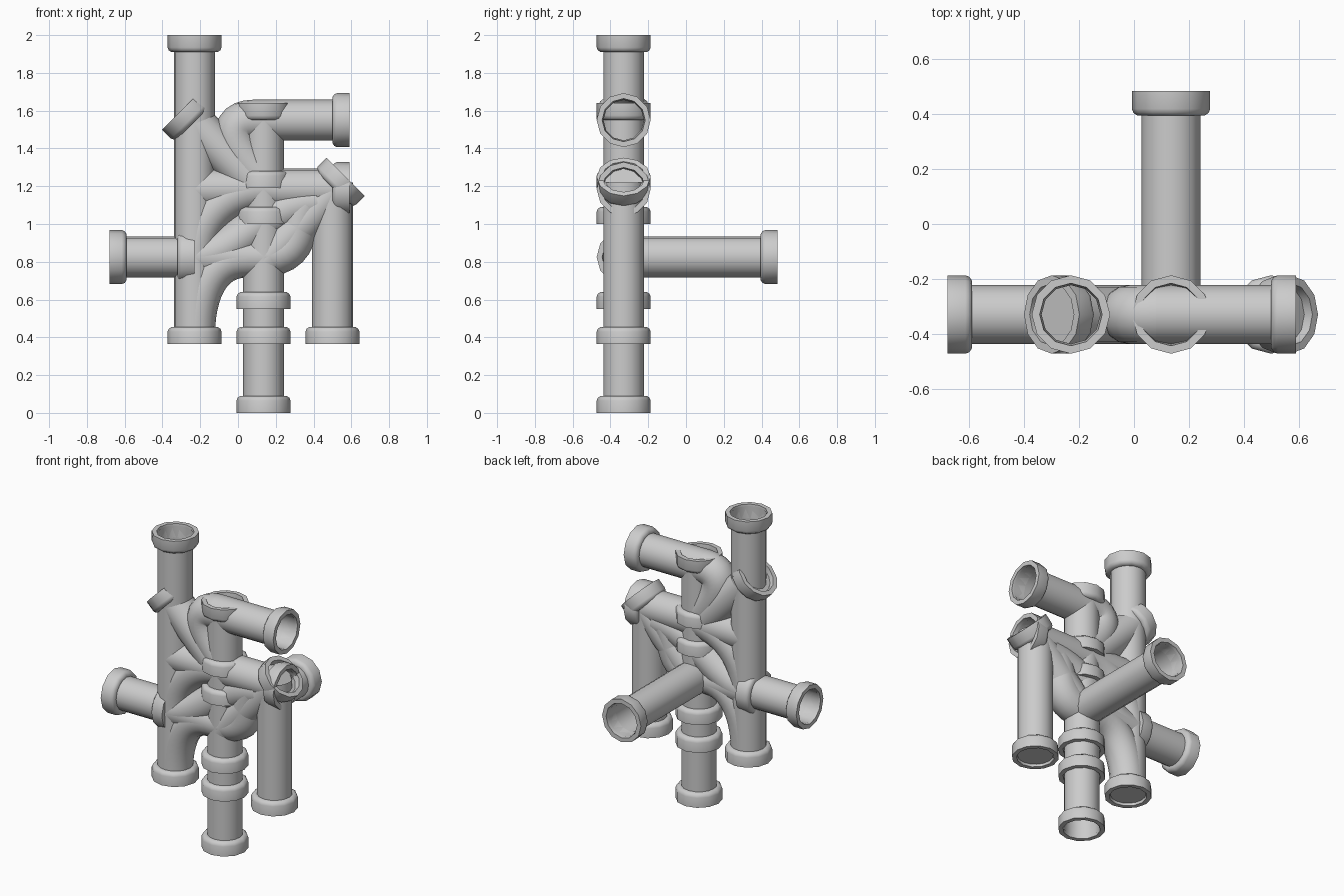
import bpy, bmesh, math
from mathutils import Vector

if "Cube" in bpy.data.objects:
    bpy.data.objects.remove(bpy.data.objects["Cube"])

PLANE_Y = -0.33     # most pipes lie in this plane
PIPE_R, RING_R, BORE_R = 0.108, 0.143, 0.114
RING_LEN = 0.09

grey = bpy.data.materials.new("pipe_grey")
grey.use_nodes = True
colour = (0.6, 0.6, 0.6, 1)
grey.diffuse_color = colour
grey.node_tree.nodes["Principled BSDF"].inputs["Base Color"].default_value = colour


def flat(x, z):
    return Vector((x, PLANE_Y, z))


def loft(name, sections, sides, closed=False, cap_start=False, cap_end=False):
    """Skin circles given as (centre, axis, radius)."""
    bm = bmesh.new()
    loops = []
    for centre, axis, radius in sections:
        axis = axis.normalized()
        ref = Vector((1, 0, 0)) if abs(axis.y) > 0.9 else Vector((0, 1, 0))
        side = axis.cross(ref).normalized()
        loops.append([bm.verts.new(centre + radius * (ref * math.cos(a) + side * math.sin(a)))
                      for a in (2 * math.pi * i / sides for i in range(sides))])
    pairs = list(zip(loops, loops[1:]))
    if closed:
        pairs.append((loops[-1], loops[0]))
    for low, high in pairs:
        for i in range(sides):
            j = (i + 1) % sides
            bm.faces.new((low[i], low[j], high[j], high[i]))
    if cap_start:
        bm.faces.new(loops[0])
    if cap_end:
        bm.faces.new(loops[-1])
    bmesh.ops.recalc_face_normals(bm, faces=bm.faces)
    mesh = bpy.data.meshes.new(name)
    bm.to_mesh(mesh)
    bm.free()
    mesh.materials.append(grey)
    obj = bpy.data.objects.new(name, mesh)
    bpy.context.collection.objects.link(obj)
    bpy.ops.object.select_all(action='DESELECT')
    obj.select_set(True)
    bpy.context.view_layer.objects.active = obj
    bpy.ops.object.shade_smooth_by_angle(angle=math.radians(40))


def pipe(name, start, end, **caps):
    axis = end - start
    loft(name, [(start, axis, PIPE_R), (end, axis, PIPE_R)], 16, **caps)


def bend(name, a, b, c, d, steps=12):
    """Pipe swept along a cubic curve in the main plane."""
    a, b, c, d = (flat(*p) for p in (a, b, c, d))
    sections = []
    for i in range(steps + 1):
        t = i / steps
        u = 1 - t
        pos = a * u**3 + b * 3 * u * u * t + c * 3 * u * t * t + d * t**3
        tangent = (b - a) * u * u + (c - b) * 2 * u * t + (d - c) * t * t
        sections.append((pos, tangent, PIPE_R))
    loft(name, sections, 16)


def ring(name, outer_end, axis):
    """Collar whose flat mouth sits at outer_end, rounded toward the pipe."""
    axis = axis.normalized()
    profile = [(0, RING_R), (-0.065, RING_R), (-0.08, 0.137),
               (-RING_LEN, 0.122), (-RING_LEN, BORE_R - 0.007), (0, BORE_R)]
    loft(name, [(outer_end + axis * s, axis, r) for s, r in profile], 12, closed=True)


UP, DOWN = Vector((0, 0, 1)), Vector((0, 0, -1))
RIGHT, LEFT, BACK = Vector((1, 0, 0)), Vector((-1, 0, 0)), Vector((0, 1, 0))

# Straight pipes
pipe("tall_pipe", flat(-0.23, 0.38), flat(-0.23, 1.99), cap_start=True)
pipe("centre_pipe", flat(0.135, 0.01), flat(0.135, 1.62))
pipe("short_leg_pipe", flat(0.5, 0.38), flat(0.5, 1.22), cap_start=True)
pipe("side_branch_pipe", flat(-0.67, 0.825), flat(0.135, 0.825))
pipe("middle_cross_pipe", flat(-0.23, 1.185), flat(0.57, 1.185))
pipe("upper_branch_pipe", flat(0.08, 1.55), flat(0.58, 1.55))
pipe("rear_pipe", flat(0.135, 0.825), Vector((0.135, 0.47, 0.825)))

# Diagonal pipes
pipe("upper_diagonal_pipe", flat(-0.28, 1.58), flat(0.1, 1.2), cap_start=True)
pipe("lower_diagonal_pipe", flat(0.135, 0.8), flat(0.55, 1.215), cap_end=True)

# Curved pipes
bend("upper_elbow", (0.08, 1.55), (-0.05, 1.55), (-0.05, 1.43), (0.1, 1.27))
bend("arch_bend", (-0.23, 0.82), (-0.23, 1.03), (-0.06, 1.185), (0.135, 1.185))
bend("foot_bend", (-0.23, 0.4), (-0.23, 0.64), (-0.15, 0.825), (0.05, 0.825))
bend("right_bend", (0.1, 0.825), (0.36, 0.825), (0.28, 1.0), (0.36, 1.1))
bend("inner_bend", (-0.23, 0.825), (0.0, 0.84), (0.1, 1.08), (0.42, 1.12))

# Collars at the open ends
ring("tall_top_ring", flat(-0.23, 2.0), UP)
ring("tall_bottom_ring", flat(-0.23, 0.365), DOWN)
ring("short_leg_ring", flat(0.5, 0.365), DOWN)
ring("side_branch_ring", flat(-0.68, 0.825), LEFT)
ring("upper_branch_ring", flat(0.59, 1.55), RIGHT)
ring("middle_cross_ring", flat(0.59, 1.185), RIGHT)
ring("rear_ring", Vector((0.135, 0.485, 0.825)), BACK)
ring("side_inner_ring", flat(-0.23, 0.825), RIGHT)

# Collars stacked on the centre pipe
for i, z in enumerate((0.0, 0.365, 0.55, 1.0, 1.19)):
    ring(f"centre_ring_{i + 1}", flat(0.135, z), DOWN)
ring("centre_top_ring", flat(0.135, 1.64), UP)

# Collars on the diagonal ends
ring("upper_diagonal_ring", flat(-0.3, 1.6), LEFT + UP)
ring("lower_diagonal_ring", flat(0.57, 1.25), RIGHT + UP)
